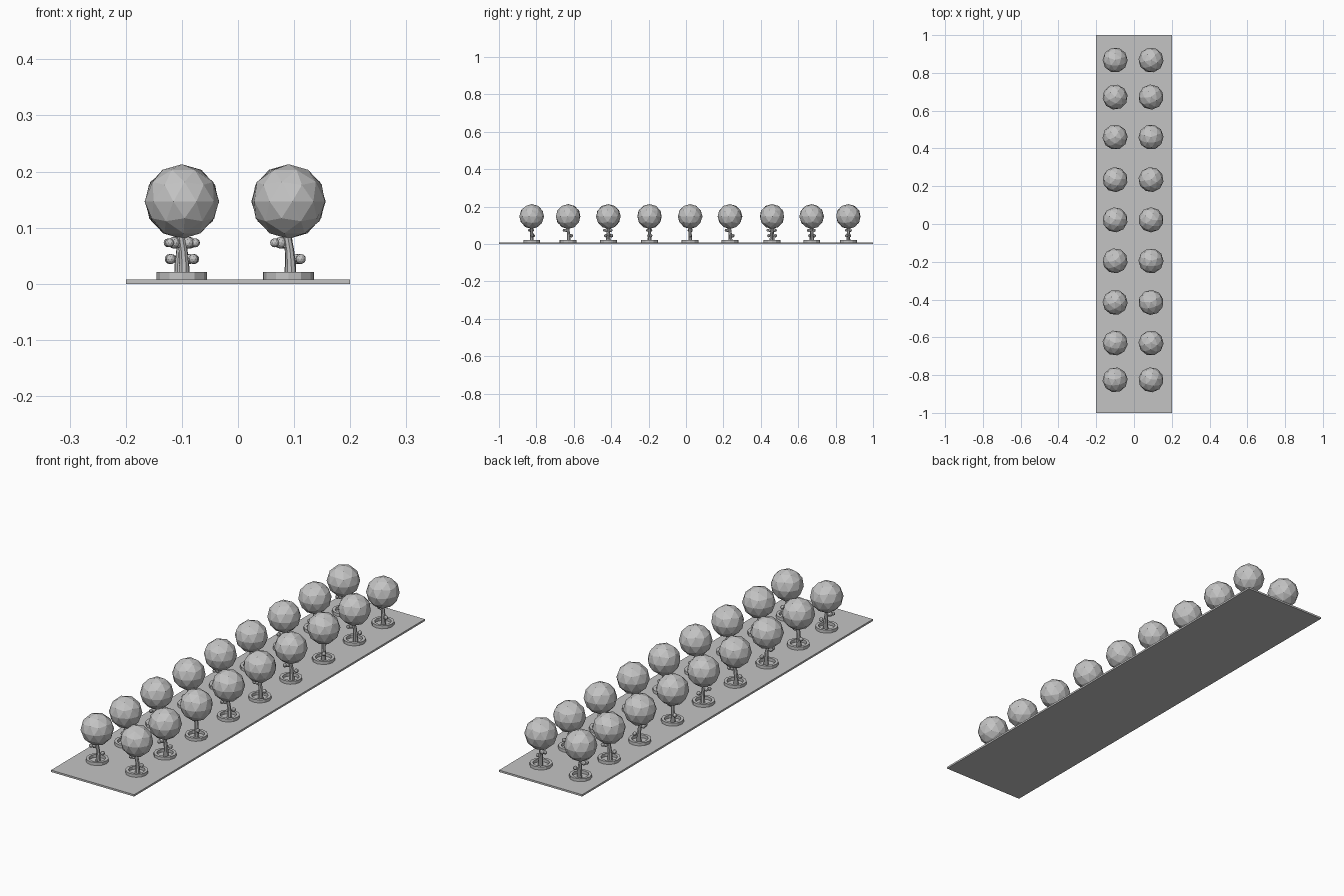
import bpy, bmesh, math
from mathutils import Vector, Matrix

if "Cube" in bpy.data.objects:
    bpy.data.objects.remove(bpy.data.objects["Cube"])

grey = bpy.data.materials.new("plain grey")
grey.diffuse_color = (0.55, 0.55, 0.55, 1)
grey.use_nodes = True
grey.node_tree.nodes["Principled BSDF"].inputs["Base Color"].default_value = grey.diffuse_color


def finish(bm, name):
    bmesh.ops.recalc_face_normals(bm, faces=bm.faces)
    me = bpy.data.meshes.new(name)
    bm.to_mesh(me)
    bm.free()
    me.materials.append(grey)
    return me


def place(me, name, loc=(0, 0, 0), rot=0):
    ob = bpy.data.objects.new(name, me)
    ob.location = loc
    ob.rotation_euler = (0, 0, rot)
    bpy.context.collection.objects.link(ob)


def tube(bm, path, radii, n):
    """Low-poly tapered tube along a path of points."""
    rings = []
    pts = [Vector(p) for p in path]
    for i, p in enumerate(pts):
        d = pts[min(i + 1, len(pts) - 1)] - pts[max(i - 1, 0)]
        q = Vector((0, 0, 1)).rotation_difference(d.normalized())
        rings.append([bm.verts.new(p + q @ Vector((radii[i] * math.cos(a), radii[i] * math.sin(a), 0)))
                      for a in (2 * math.pi * k / n for k in range(n))])
    for a, b in zip(rings, rings[1:]):
        for k in range(n):
            bm.faces.new((a[k], a[(k + 1) % n], b[(k + 1) % n], b[k]))
    bm.faces.new(rings[0])
    bm.faces.new(rings[-1])


# base plate
bm = bmesh.new()
bmesh.ops.create_cube(bm, size=1, matrix=Matrix.Translation((0, 0, 0.004)) @ Matrix.Diagonal((0.4, 2, 0.008, 1)))
place(finish(bm, "base_plate"), "base_plate")

# round planter ring
bm = bmesh.new()
N = 12
prof = [(0.045, 0.006), (0.045, 0.021), (0.033, 0.021), (0.033, 0.006)]
rings = [[bm.verts.new((r * math.cos(2 * math.pi * k / N), r * math.sin(2 * math.pi * k / N), z))
          for k in range(N)] for r, z in prof]
for i in range(4):
    a, b = rings[i], rings[(i + 1) % 4]
    for k in range(N):
        bm.faces.new((a[k], a[(k + 1) % N], b[(k + 1) % N], b[k]))
ring = finish(bm, "planter_ring")

# bent trunk with two side branches
bm = bmesh.new()
tube(bm, [(0.004, 0, 0.006), (0.004, 0, 0.035), (0.002, 0, 0.06), (-0.004, 0, 0.095)],
     [0.0105, 0.009, 0.008, 0.007], 8)
tube(bm, [(0.002, 0, 0.042), (0.022, 0, 0.044)], [0.003, 0.003], 6)
tube(bm, [(0.002, 0, 0.062), (-0.017, 0, 0.072)], [0.003, 0.003], 6)
trunk = finish(bm, "trunk")

# small leaf balls at the branch ends
bm = bmesh.new()
for p, r in [((0.022, 0, 0.044), 0.009), ((-0.014, 0.003, 0.073), 0.0105), ((-0.025, -0.003, 0.073), 0.008)]:
    bmesh.ops.create_icosphere(bm, subdivisions=2, radius=r, matrix=Matrix.Translation(p))
balls = finish(bm, "leaf_balls")

# faceted crown, slightly narrower below
bm = bmesh.new()
bmesh.ops.create_icosphere(bm, subdivisions=2, radius=0.0665)
for v in bm.verts:
    s = 1 + 0.6 * v.co.z if v.co.z < 0 else 1.0
    v.co.x *= s
    v.co.y *= s
    v.co.z += 0.1465
crown = finish(bm, "crown")

# two rows of trees, each turned differently
ys = [-0.825, -0.63, -0.415, -0.195, 0.022, 0.235, 0.46, 0.672, 0.868]
turns = {-0.1: [0.4, 2.7, 0.9, 3.3, 0.1, 2.6, 1.0, 3.6, 0.3],
         0.09: [0.1, 0.9, -0.7, 0.3, 0.0, 0.8, -0.9, 0.7, -0.4]}
for x, angles in turns.items():
    for i, (y, a) in enumerate(zip(ys, angles)):
        side = "left" if x < 0 else "right"
        for me in (ring, trunk, balls, crown):
            place(me, f"{side}_tree_{i + 1}_{me.name}", (x, y, 0), 0 if me is ring else a)
